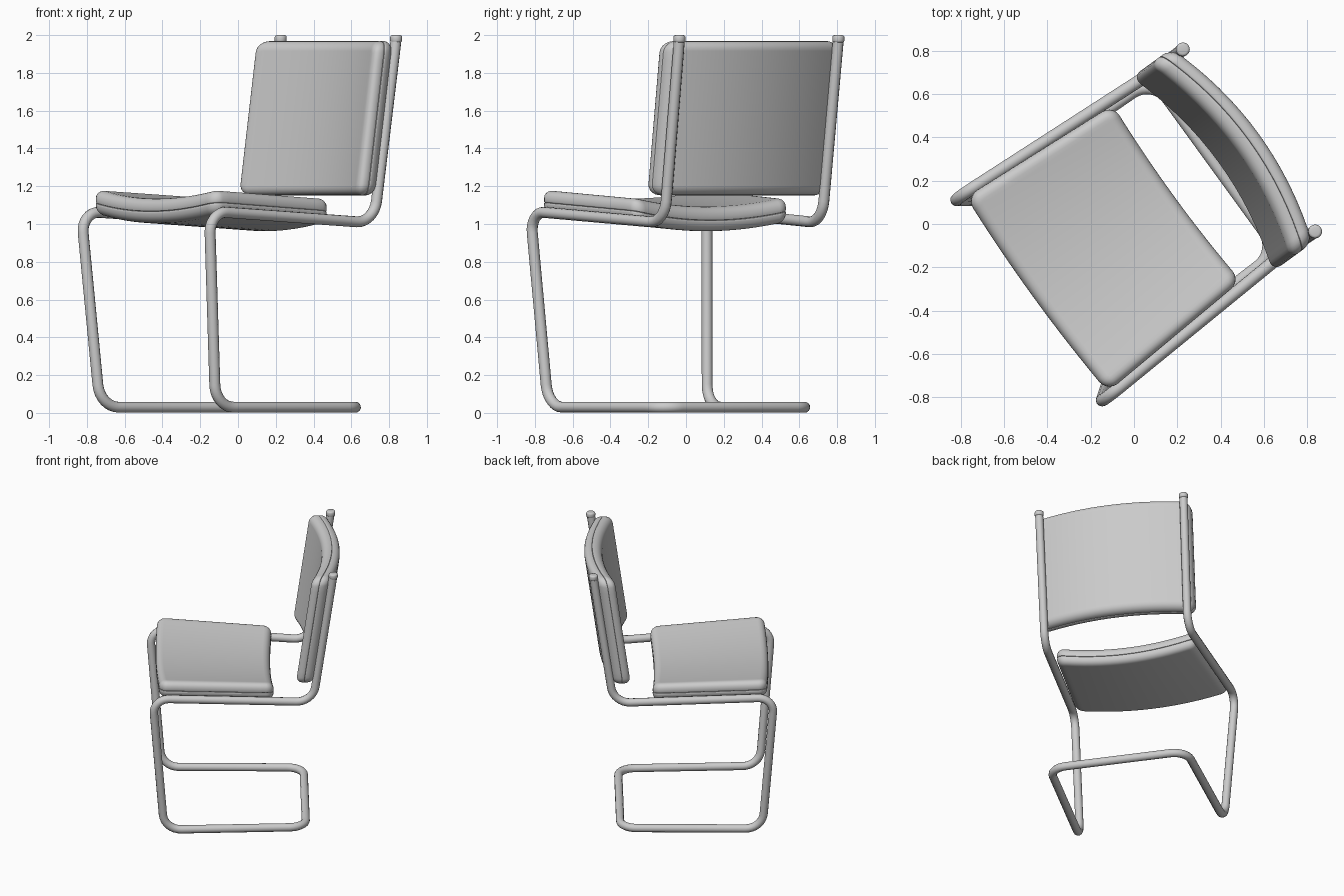
import bpy, bmesh, math
from mathutils import Vector

if "Cube" in bpy.data.objects:
    bpy.data.objects.remove(bpy.data.objects["Cube"])

TURN = math.radians(-54)      # the whole chair is turned about z
R = 0.029                     # tube radius


def finish(obj):
    obj.rotation_euler.z = TURN
    bpy.context.view_layer.objects.active = obj
    bpy.ops.object.select_all(action='DESELECT')
    obj.select_set(True)
    bpy.ops.object.shade_smooth_by_angle(angle=math.radians(40))


def fillet(pts, radii, n=8):
    """Round the inner corners of a polyline."""
    out = [pts[0]]
    for a, p, b, r in zip(pts, pts[1:], pts[2:], radii):
        d1, d2 = (a - p).normalized(), (b - p).normalized()
        half = d1.angle(d2) / 2
        centre = p + (d1 + d2).normalized() * (r / math.sin(half))
        s = p + d1 * (r / math.tan(half)) - centre
        e = p + d2 * (r / math.tan(half)) - centre
        w = s.angle(e)
        for i in range(n + 1):
            t = i / n
            out.append(centre + (s * math.sin((1 - t) * w) + e * math.sin(t * w)) / math.sin(w))
    return out + [pts[-1]]


# Continuous bent tube frame: post, seat rail, leg, floor runner, then mirrored
half = [Vector(p) for p in ((0.52, 0.655, 1.965), (0.515, 0.515, 1.005), (0.578, -0.607, 1.068),
                            (0.52, -0.525, 0.03), (0.493, 0.467, 0.03))]
path = half + [Vector((-p.x, p.y, p.z)) for p in reversed(half)]
rad = [0.13, 0.10, 0.13, 0.12]
line = fillet(path, rad + rad[::-1])
curve = bpy.data.curves.new("tube_frame", 'CURVE')
curve.dimensions = '3D'
curve.bevel_depth = R
curve.bevel_resolution = 4
curve.use_fill_caps = True
spline = curve.splines.new('POLY')
spline.points.add(len(line) - 1)
for sp, p in zip(spline.points, line):
    sp.co = (*p, 1)
frame = bpy.data.objects.new("tube_frame", curve)
bpy.context.collection.objects.link(frame)
bpy.context.view_layer.objects.active = frame
frame.select_set(True)
bpy.ops.object.convert(target='MESH')
finish(bpy.context.object)


# End caps on the posts
for name, side in (("right_post_cap", 1), ("left_post_cap", -1)):
    bm = bmesh.new()
    bmesh.ops.create_cone(bm, cap_ends=True, segments=20, radius1=0.032, radius2=0.032, depth=0.04)
    bmesh.ops.bevel(bm, geom=[e for e in bm.edges if abs(e.verts[0].co.z - e.verts[1].co.z) < 1e-5],
                    offset=0.012, segments=3, profile=0.5, affect='EDGES')
    bmesh.ops.translate(bm, verts=bm.verts, vec=(side * 0.52, 0.657, 1.98))
    me = bpy.data.meshes.new(name)
    bm.to_mesh(me)
    bm.free()
    obj = bpy.data.objects.new(name, me)
    bpy.context.collection.objects.link(obj)
    finish(obj)


def cushion(name, w, h, up, down, deform):
    """Padded panel of half size w x h made of two rounded halves meeting at a seam."""
    bm = bmesh.new()
    for z0, z1 in ((0, up), (-down, 0)):
        part = bmesh.new()
        bmesh.ops.create_cube(part, size=2)
        for v in part.verts:
            v.co = (v.co.x * w, v.co.y * h, z1 if v.co.z > 0 else z0)
        bmesh.ops.bevel(part, geom=[e for e in part.edges if abs(e.verts[0].co.z - e.verts[1].co.z) > 1e-4],
                        offset=0.06, segments=5, profile=0.5, affect='EDGES')
        outer = z1 if z0 == 0 else z0
        for level, size, seg in ((outer, 0.048, 5), (0, 0.006, 2)):
            bmesh.ops.bevel(part, geom=[e for e in part.edges if all(abs(v.co.z - level) < 1e-5 for v in e.verts)],
                            offset=size, segments=seg, profile=0.5, affect='EDGES')
        # cut into strips so the panel can bend
        for axis, size in ((0, w), (1, h)):
            for i in range(-7, 8):
                co = Vector((0, 0, 0))
                co[axis] = i / 8 * size
                no = Vector((0, 0, 0))
                no[axis] = 1
                bmesh.ops.bisect_plane(part, geom=part.verts[:] + part.edges[:] + part.faces[:],
                                       plane_co=co, plane_no=no)
        me = bpy.data.meshes.new(name)
        part.to_mesh(me)
        part.free()
        bm.from_mesh(me)
        bpy.data.meshes.remove(me)
    for v in bm.verts:
        v.co = deform(v.co.x / w, v.co.y / h, v.co.z)
    bmesh.ops.recalc_face_normals(bm, faces=bm.faces)
    me = bpy.data.meshes.new(name)
    bm.to_mesh(me)
    bm.free()
    obj = bpy.data.objects.new(name, me)
    bpy.context.collection.objects.link(obj)
    finish(obj)


# Seat: tapers to the rear, sags across its width, slopes down to the back
def seat_shape(s, t, z):
    dip = 1 - s * s
    return Vector((s * (0.53 - 0.027 * t), -0.155 + 0.4 * t - 0.02 * dip,
                   1.093 - 0.024 * t - 0.05 * dip + z))


# Backrest: stands up, leans back and bows rearward in the middle
def back_shape(s, t, z):
    return Vector((s * 0.555, 0.505 + 0.058 * t + 0.095 * (1 - s * s) - z, 1.56 + 0.408 * t))


cushion("seat", 0.53, 0.4, 0.07, 0.06, seat_shape)
cushion("backrest", 0.555, 0.408, 0.065, 0.06, back_shape)
